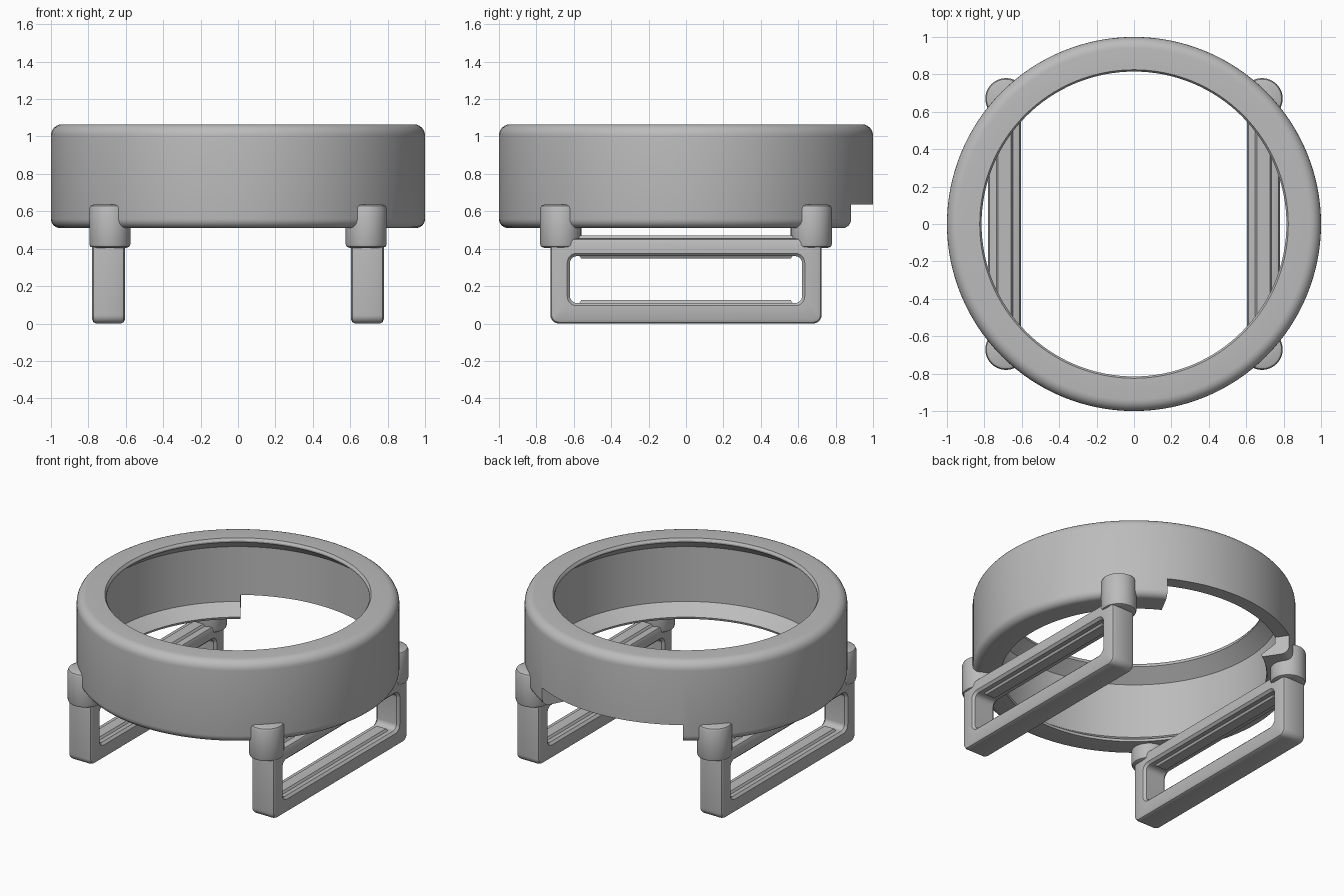
import bpy, bmesh, math
from math import sin, cos, pi, radians

cube = bpy.data.objects.get("Cube")
if cube:
    bpy.data.objects.remove(cube, do_unlink=True)

grey = bpy.data.materials.new("plain grey")
grey.use_nodes = True
grey.diffuse_color = (0.5, 0.5, 0.5, 1)
grey.node_tree.nodes["Principled BSDF"].inputs["Base Color"].default_value = (0.5, 0.5, 0.5, 1)


def finish(name, bm):
    """Turn a bmesh into a named, smooth-shaded grey object."""
    bmesh.ops.recalc_face_normals(bm, faces=bm.faces)
    mesh = bpy.data.meshes.new(name)
    bm.to_mesh(mesh)
    bm.free()
    mesh.materials.append(grey)
    obj = bpy.data.objects.new(name, mesh)
    bpy.context.collection.objects.link(obj)
    select(obj)
    bpy.ops.object.shade_smooth_by_angle(angle=radians(30))
    return obj


def select(obj):
    bpy.ops.object.select_all(action='DESELECT')
    obj.select_set(True)
    bpy.context.view_layer.objects.active = obj


def skin(loops, closed):
    """Join equal-length closed loops into a surface, capping the ends if open."""
    bm = bmesh.new()
    rows = [[bm.verts.new(p) for p in loop] for loop in loops]
    n = len(rows[0])
    for a, b in zip(rows, rows[1:] + (rows[:1] if closed else [])):
        for i in range(n):
            j = (i + 1) % n
            bm.faces.new((a[i], a[j], b[j], b[i]))
    if not closed:
        bm.faces.new(rows[0])
        bm.faces.new(rows[-1])
    return bm


def lathe(profile, closed, cx=0, cy=0, steps=128):
    return skin([[(cx + r * cos(2 * pi * i / steps), cy + r * sin(2 * pi * i / steps), z)
                  for i in range(steps)] for r, z in profile], closed)


def arc(cx, cz, radius, start, end, steps=6):
    return [(cx + radius * cos(radians(start + (end - start) * i / steps)),
             cz + radius * sin(radians(start + (end - start) * i / steps)))
            for i in range(steps + 1)]


def cut(obj, cutter):
    """Subtract the cutter from the object, then discard it."""
    cutter.hide_render = True
    mod = obj.modifiers.new("cut", 'BOOLEAN')
    mod.operation = 'DIFFERENCE'
    mod.solver = 'EXACT'
    mod.object = cutter
    select(obj)
    bpy.ops.object.modifier_apply(modifier=mod.name)
    bpy.data.objects.remove(cutter, do_unlink=True)
    bpy.ops.object.shade_smooth_by_angle(angle=radians(30))


# Hollow ring with inward lips at top and bottom
profile = (arc(0.95, 0.56, 0.05, -90, 0) + arc(0.94, 1.005, 0.06, 0, 90)
           + [(0.825, 1.065), (0.815, 1.05), (0.815, 1.04), (0.91, 0.965),
              (0.91, 0.59), (0.82, 0.525), (0.825, 0.51)])
ring = finish("ring", lathe(profile, True))

# Notch in the lower back of the ring
angles = [radians(62 + 62 * i / 16) for i in range(17)]
sector = ([(1.3 * cos(a), 1.3 * sin(a)) for a in angles]
          + [(0.5 * cos(a), 0.5 * sin(a)) for a in reversed(angles)])
cut(ring, finish("notch_cutter", skin([[(x, y, z) for x, y in sector] for z in (0.4, 0.635)], False)))


def rounded_rect(x, half_y, z0, z1, radius):
    """Loop in the plane of constant x."""
    pts = []
    for k, (sy, z) in enumerate([(1, z1 - radius), (-1, z1 - radius),
                                 (-1, z0 + radius), (1, z0 + radius)]):
        pts += arc(sy * (half_y - radius), z, radius, 90 * k, 90 * k + 90)
    return [(x, y, z) for y, z in pts]


def foot_frame(name, cx):
    """Upright rectangular loop with softened edges."""
    half, b = 0.0875, 0.022
    loops = []
    for side in (-1, 1):            # outer skin, from one side to the other
        section = [(half, b), (half - 0.3 * b, 0.3 * b), (half - b, 0)]
        for dx, inset in (section if side < 0 else section[::-1]):
            loops.append(rounded_rect(cx + side * dx, 0.725 - inset, inset, 0.455 - inset, 0.045 - inset))
    for side in (1, -1):            # opening, back again
        section = [(half, 0.015), (half - 0.015, 0)]
        for dx, grow in (section if side > 0 else section[::-1]):
            loops.append(rounded_rect(cx + side * dx, 0.62 + grow, 0.11 - grow, 0.36 + grow, 0.035 + grow))
    return finish(name, skin(loops, True))


def rail(name, cx, half_y, z0, z1, flip):
    """Shallow ridge along a bar, tapering away from the bar."""
    loops = []
    for z, inset in ((z0, 0.015 * flip), (z1, 0.015 * (1 - flip))):
        w, h = 0.05 - inset, half_y - inset
        loops.append([(cx - w, -h, z), (cx + w, -h, z), (cx + w, h, z), (cx - w, h, z)])
    finish(name, skin(loops, False))


for label, side in (("left", 1), ("right", -1)):
    cx = side * 0.692
    foot_frame(label + "_foot_frame", cx)
    rail(label + "_lower_rail", cx, 0.575, 0.1, 0.125, 0)
    rail(label + "_middle_rail", cx, 0.575, 0.347, 0.37, 1)
    rail(label + "_upper_rail", cx, 0.62, 0.445, 0.47, 0)
    # Round bosses that join the frame to the ring
    for end, sy in (("front", -1), ("back", 1)):
        boss_profile = [(0.09, 0.405), (0.105, 0.411), (0.11, 0.425),
                        (0.11, 0.615), (0.104, 0.629), (0.09, 0.635)]
        boss = finish(f"{label}_{end}_boss", lathe(boss_profile, False, side * 0.685, sy * 0.67, 48))
        # Keep the hollow of the ring clear
        cut(boss, finish("hollow_cutter", lathe([(0.83, 0.515), (0.92, 0.59), (0.92, 0.9)], False)))
